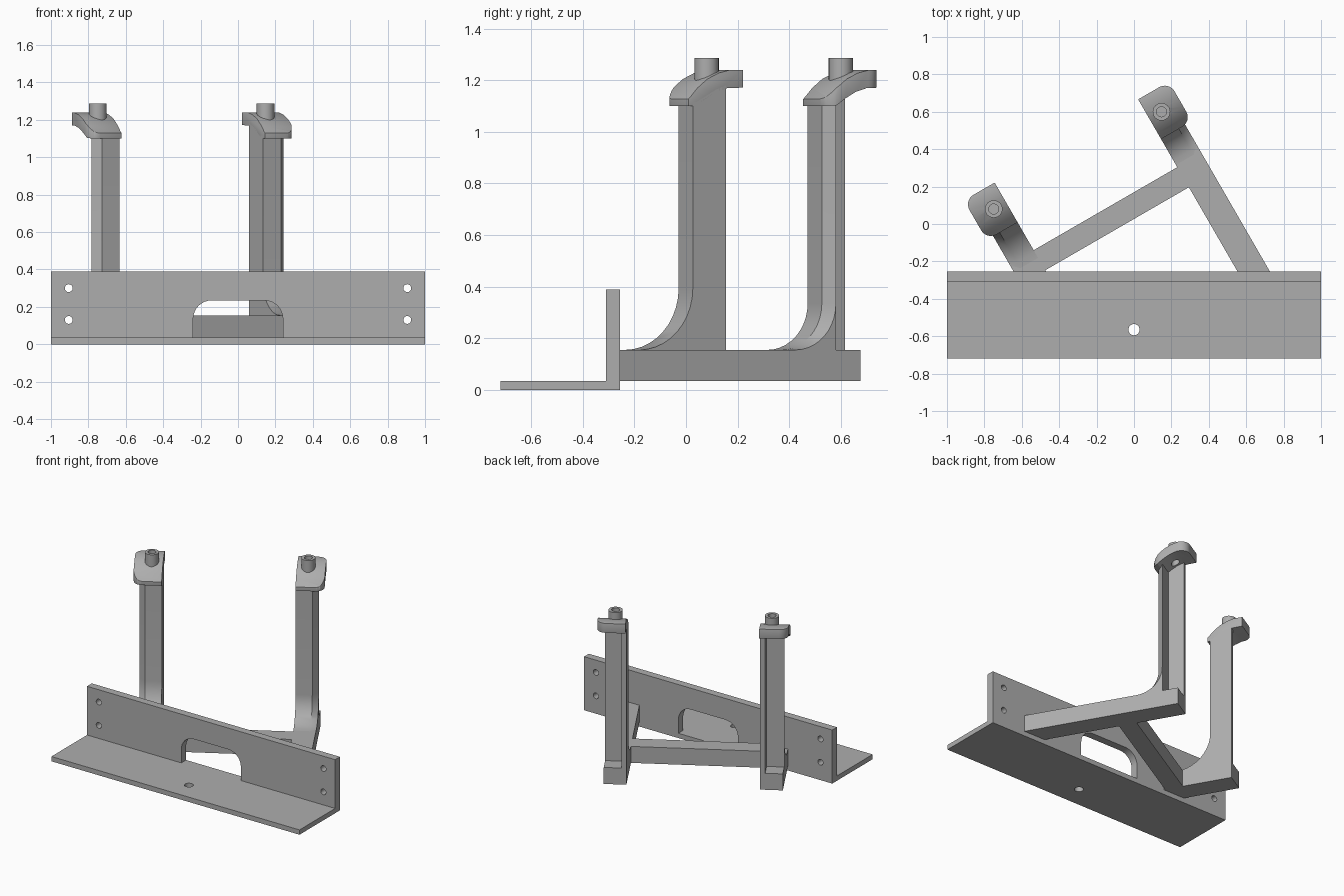
import bpy, bmesh
from math import sin, cos, pi, radians
from mathutils import Vector

cube = bpy.data.objects.get("Cube")
if cube:
    bpy.data.objects.remove(cube)

grey = bpy.data.materials.new("plain grey")
grey.use_nodes = True
grey.diffuse_color = (0.42, 0.42, 0.42, 1)
grey.node_tree.nodes["Principled BSDF"].inputs["Base Color"].default_value = (0.42, 0.42, 0.42, 1)


def loft(name, rings):
    """Closed solid joining a list of equal-sized point rings."""
    bm = bmesh.new()
    rows = [[bm.verts.new(p) for p in ring] for ring in rings]
    n = len(rows[0])
    for a, b in zip(rows, rows[1:]):
        for i in range(n):
            j = (i + 1) % n
            bm.faces.new((a[i], a[j], b[j], b[i]))
    bm.faces.new(rows[0])
    bm.faces.new(rows[-1])
    bmesh.ops.recalc_face_normals(bm, faces=bm.faces)
    mesh = bpy.data.meshes.new(name)
    bm.to_mesh(mesh)
    bm.free()
    mesh.materials.append(grey)
    ob = bpy.data.objects.new(name, mesh)
    bpy.context.collection.objects.link(ob)
    return ob


def prism(name, outline, lo, hi, to3d):
    return loft(name, [[to3d(a, b, h) for a, b in outline] for h in (lo, hi)])


def arc(cx, cy, r, start, end, steps=8):
    return [(cx + r * cos(radians(start + (end - start) * i / steps)),
             cy + r * sin(radians(start + (end - start) * i / steps))) for i in range(steps + 1)]


def circle(cx, cy, r, n=24):
    return arc(cx, cy, r, 0, 360 * (n - 1) / n, n - 1)


def bake(ob):
    bpy.context.view_layer.update()
    dg = bpy.context.evaluated_depsgraph_get()
    mesh = bpy.data.meshes.new_from_object(ob.evaluated_get(dg))
    ob.modifiers.clear()
    ob.data = mesh


def boolean(ob, tool, operation="DIFFERENCE"):
    mod = ob.modifiers.new("cut", "BOOLEAN")
    mod.operation, mod.object, mod.solver = operation, tool, "EXACT"
    bake(ob)
    bpy.data.objects.remove(tool)


def flat(a, b, h):
    return (a, b, h)


def upright(a, b, h):
    return (a, h, b)


# Angle bracket: base plate and upright wall with an arched opening
base = prism("base_plate", [(-1, -0.72), (1, -0.72), (1, -0.255), (-1, -0.255)], 0, 0.035, flat)
boolean(base, prism("cutter", circle(0, -0.565, 0.03), -0.1, 0.1, flat))

opening = arc(0.14, 0.135, 0.1, 0, 90) + arc(-0.14, 0.135, 0.1, 90, 180)
outline = [(1, 0.035), (1, 0.39), (-1, 0.39), (-1, 0.035), (-0.24, 0.035)]
outline += opening[::-1] + [(0.24, 0.035)]
wall = prism("back_wall", outline, -0.31, -0.255, upright)
for x in (-0.905, 0.905):
    for z in (0.13, 0.30):
        boolean(wall, prism("cutter", circle(x, z, 0.021), -0.4, -0.2, upright))

# Arms run back from the wall at thirty degrees
U = Vector((cos(pi / 6), sin(pi / 6), 0))
V = Vector((-sin(pi / 6), cos(pi / 6), 0))
BEAM_LO, BEAM_HI = 0.035, 0.155
FRONT, REAR, HALF = -0.105, 0.044, 0.075


def support(label, px, py, side, fillet):
    origin = Vector((px, py, 0))

    def local(u, v, z):
        return origin + U * (u * side) + V * v + Vector((0, 0, z))

    def across(v, z, u):
        return local(u, v, z)

    # Floor beam, trimmed parallel to the wall
    def trim(u):
        return (u, (-0.265 - py - U.y * u * side) / V.y)
    prism(label + "_beam", [trim(-HALF), trim(HALF), (HALF, REAR), (-HALF, REAR)],
          BEAM_LO, BEAM_HI, local)

    # Post front plate, chamfered on one corner and flared into the beam
    path = [(FRONT, 1.115)]
    path += arc(FRONT - fillet, BEAM_HI + fillet, fillet, 0, -90, 10)
    loft(label + "_post", [[local(u, v, z) for u, v in (
        (-HALF, f), (0.035, f), (HALF, f + 0.04), (HALF, -0.064), (-HALF, -0.064))]
        for f, z in path])

    # Stiffening rib along the other edge
    prism(label + "_rib", [(FRONT + 0.005, BEAM_HI), (REAR, BEAM_HI), (REAR, 1.18),
                           (0, 1.165), (FRONT + 0.005, 1.11)], -HALF, -0.042, across)

    # Curved cap: side profile trimmed by a rounded plan outline
    profile = [(-0.14, 1.10), (-0.085, 1.102), (-0.045, 1.13), (0, 1.155), (0.05, 1.17),
               (0.14, 1.172), (0.14, 1.24), (0.06, 1.24), (0.01, 1.228), (-0.04, 1.205),
               (-0.085, 1.17), (-0.115, 1.137), (-0.14, 1.115)]
    cap = prism(label + "_cap", profile, -HALF, 0.15, across)
    plan = [(-0.1, -0.125)] + arc(0.055, -0.065, 0.06, -90, 0)
    plan += arc(0.055, 0.06, 0.06, 0, 90) + [(-0.1, 0.12)]
    boolean(cap, prism("cutter", plan, 1, 1.4, local), "INTERSECT")
    bevel = cap.modifiers.new("soft_edges", "BEVEL")
    bevel.width, bevel.segments, bevel.angle_limit = 0.01, 3, radians(50)
    bake(cap)
    boolean(cap, prism("cutter", circle(0, 0, 0.027), 1.05, 1.4, local))

    # Hollow peg
    peg = prism(label + "_peg", circle(0, 0, 0.047), 1.175, 1.287, local)
    boolean(peg, prism("cutter", circle(0, 0, 0.027), 1.05, 1.4, local))


support("long_arm", 0.147, 0.6, 1, 0.18)
support("short_arm", -0.75, 0.08, -1, 0.24)

# Cross beam between the arms
start, end = Vector((-0.52, -0.202, 0)), Vector((0.29, 0.266, 0))
prism("cross_beam", [(start + V * 0.062).xy, (start - V * 0.062).xy,
                     (end - V * 0.062).xy, (end + V * 0.062).xy], BEAM_LO, BEAM_HI, flat)

# Smooth the curves, keep the edges crisp
for ob in bpy.context.collection.objects:
    if ob.type == "MESH" and grey.name in ob.data.materials:
        bpy.ops.object.select_all(action="DESELECT")
        ob.select_set(True)
        bpy.context.view_layer.objects.active = ob
        bpy.ops.object.shade_smooth_by_angle(angle=radians(30))
